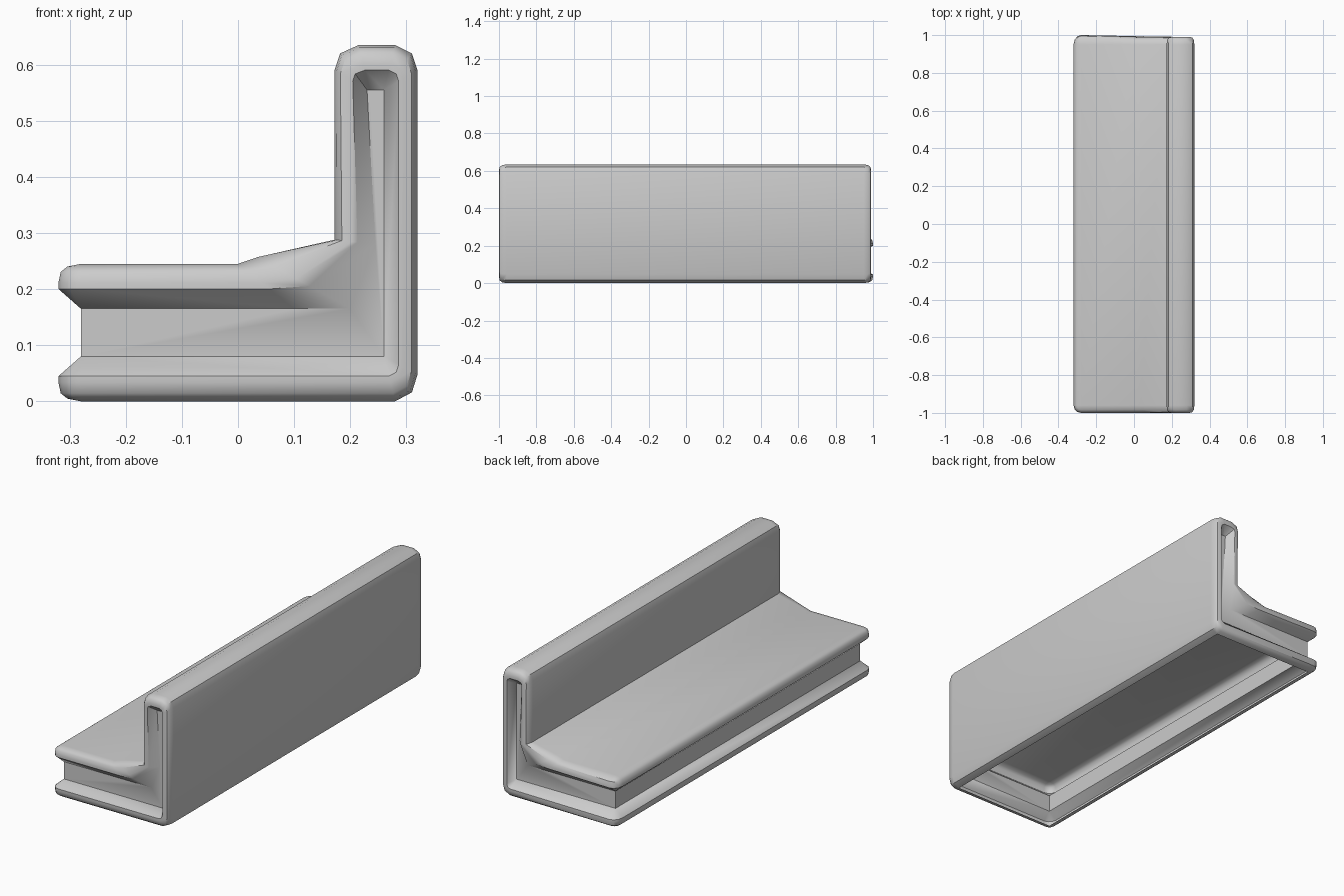
import bpy, bmesh
from math import sin, cos, pi

if "Cube" in bpy.data.objects:
    bpy.data.objects.remove(bpy.data.objects["Cube"])

# End outline: (outer x, z) paired with the groove lip (x, z)
STATIONS = [
    ((-.28, .245), (-.28, .165)), ((0, .245), (.1, .165)),
    ((.035, .257), (.2, .165)), ((.172, .288), (.245, .28)),
    ((.172, .59), (.23, .555)), ((.182, .62), (.23, .555)),
    ((.215, .635), (.235, .555)), ((.28, .635), (.26, .555)),
    ((.31, .62), (.26, .555)), ((.32, .59), (.26, .555)),
    ((.32, .048), (.26, .08)), ((.31, .016), (.26, .08)),
    ((.28, 0), (.26, .08)), ((-.28, 0), (-.28, .08)),
]
# Rounded trim section: (blend from outer edge to groove lip, share of bulge)
SECTION = [(0, 0), (.06, .6), (.18, .9), (.42, 1), (.56, 1), (1, 0)]
BULGE = .04
END_Y = {-1: -.96, 1: .95}

bm = bmesh.new()


def station(pair, side, angle=0):
    """One cross-section of the trim; angle 0 faces the end, pi/2 faces -x."""
    (ax, az), (dx, dz) = pair
    reach = BULGE + (.01 if side > 0 and ax < -.2 and angle < pi / 2 else 0)
    row = []
    for t, b in SECTION:
        row.append(bm.verts.new((ax + (dx - ax) * t - sin(angle) * b * BULGE,
                                 END_Y[side] + side * cos(angle) * b * reach,
                                 az + (dz - az) * t)))
    return row


def face(verts):
    bm.faces.new(verts)


# Trim: runs round both ends and along the upper and lower open-side rails
front = [station(p, -1) for p in STATIONS]
rear = [station(p, 1) for p in STATIONS]
turn = [pi / 6, pi / 3, pi / 2]
lower_f = [station(STATIONS[-1], -1, a) for a in turn]
lower_r = [station(STATIONS[-1], 1, a) for a in reversed(turn)]
upper_r = [station(STATIONS[0], 1, a) for a in turn]
upper_f = [station(STATIONS[0], -1, a) for a in reversed(turn)]
ring = front + lower_f + lower_r + rear[::-1] + upper_r + upper_f
for r0, r1 in zip(ring, ring[1:] + ring[:1]):
    for k in range(len(SECTION) - 1):
        face((r0[k], r0[k + 1], r1[k + 1], r1[k]))

# Long skin: seat top, back rest and rear face; the underside stays open
for i in range(len(STATIONS) - 2):
    face((front[i][0], front[i + 1][0], rear[i + 1][0], rear[i][0]))

# Groove floors: along the open side and on both ends
face((front[0][-1], front[-1][-1], rear[-1][-1], rear[0][-1]))
for rows in (front, rear):
    seen, loop = set(), []
    for r in rows:
        key = tuple(round(c, 4) for c in r[-1].co)
        if key not in seen:
            seen.add(key)
            loop.append(r[-1])
    face(loop)

bmesh.ops.remove_doubles(bm, verts=bm.verts, dist=.0005)
bmesh.ops.recalc_face_normals(bm, faces=bm.faces)

mesh = bpy.data.meshes.new("bench_shell")
bm.to_mesh(mesh)
bm.free()
bench = bpy.data.objects.new("bench_shell", mesh)
bpy.context.collection.objects.link(bench)
bpy.context.view_layer.objects.active = bench
bench.select_set(True)
bpy.ops.object.shade_smooth_by_angle(angle=pi / 4.5)
